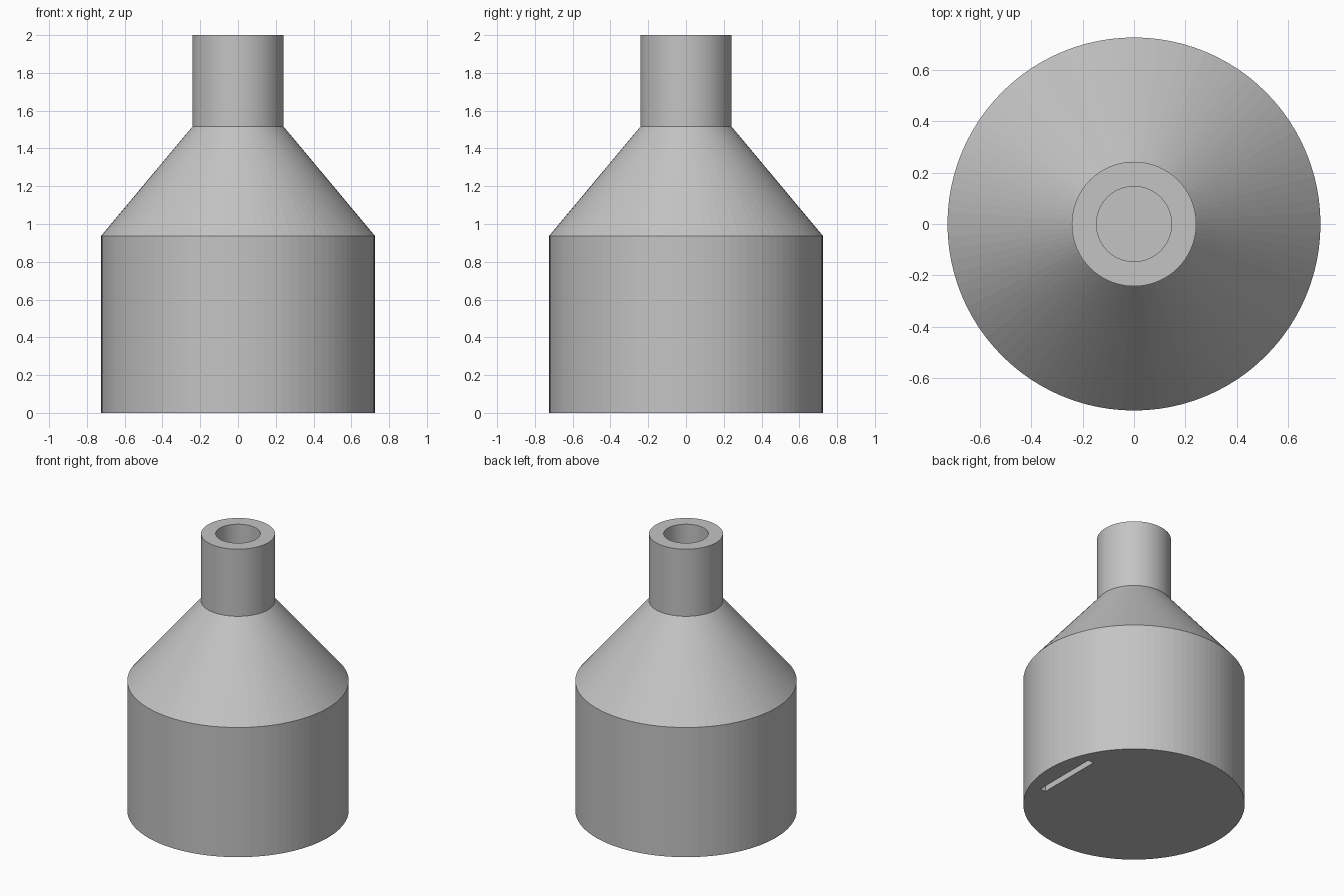
import bpy, bmesh, math

if "Cube" in bpy.data.objects:
    bpy.data.objects.remove(bpy.data.objects["Cube"])

SIDES = 96
grey = bpy.data.materials.new("plain grey")
grey.diffuse_color = (0.55, 0.55, 0.55, 1)
grey.use_nodes = True
grey.node_tree.nodes["Principled BSDF"].inputs["Base Color"].default_value = grey.diffuse_color

# Outer wall from the base up, then down the bore into the hollow body
profile = [(0.725, 0), (0.725, 0.937), (0.242, 1.515), (0.242, 2.0),
           (0.146, 2.0), (0.146, 1.515), (0.635, 0.937), (0.635, 0.09)]

# Hollow bottle body, lathed around z
bm = bmesh.new()
rings = [[bm.verts.new((r * math.cos(2 * math.pi * i / SIDES),
                        r * math.sin(2 * math.pi * i / SIDES), z))
          for i in range(SIDES)] for r, z in profile]
for low, high in zip(rings, rings[1:]):
    for i in range(SIDES):
        j = (i + 1) % SIDES
        bm.faces.new((low[i], low[j], high[j], high[i]))
bm.faces.new(rings[0][::-1])   # underside
bm.faces.new(rings[-1])        # inner floor
bmesh.ops.recalc_face_normals(bm, faces=bm.faces)
mesh = bpy.data.meshes.new("bottle_body")
bm.to_mesh(mesh)
bm.free()
mesh.materials.append(grey)
body = bpy.data.objects.new("bottle_body", mesh)
bpy.context.collection.objects.link(body)

# Narrow slot through the base
bpy.ops.mesh.primitive_cube_add(size=1, location=(0.575, 0, 0.04))
cutter = bpy.context.object
cutter.name = "slot_cutter"
cutter.scale = (0.045, 0.49, 0.2)
cutter.data.materials.append(grey)
cutter.hide_render = True
cutter.display_type = 'WIRE'
cut = body.modifiers.new("base_slot", 'BOOLEAN')
cut.operation = 'DIFFERENCE'
cut.solver = 'EXACT'
cut.object = cutter
